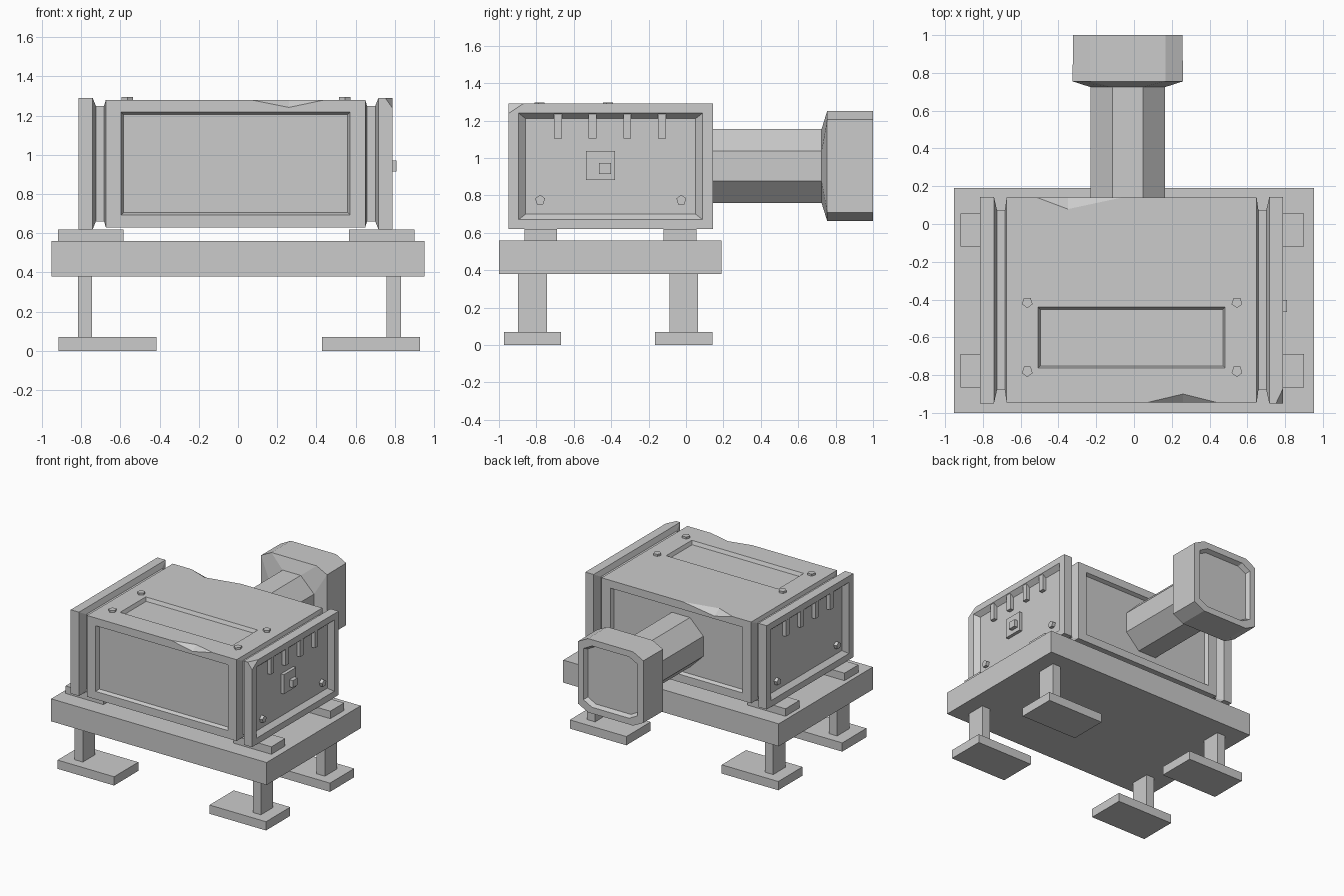
import bpy, bmesh, math
from mathutils import Vector

if "Cube" in bpy.data.objects:
    bpy.data.objects.remove(bpy.data.objects["Cube"])


def finish(name, bm):
    bmesh.ops.recalc_face_normals(bm, faces=bm.faces[:])
    me = bpy.data.meshes.new(name)
    bm.to_mesh(me)
    bm.free()
    ob = bpy.data.objects.new(name, me)
    bpy.context.collection.objects.link(ob)
    return ob


def loft(rings):
    """Skin a list of matching point rings and cap both ends."""
    bm = bmesh.new()
    loops = [[bm.verts.new(p) for p in r] for r in rings]
    n = len(loops[0])
    for a, b in zip(loops, loops[1:]):
        for i in range(n):
            j = (i + 1) % n
            bm.faces.new((a[i], a[j], b[j], b[i]))
    bm.faces.new(loops[0])
    bm.faces.new(loops[-1])
    return bm


def box(name, x0, x1, y0, y1, z0, z1):
    ring = lambda z: [(x0, y0, z), (x1, y0, z), (x1, y1, z), (x0, y1, z)]
    return finish(name, loft([ring(z0), ring(z1)]))


def bolt(name, pos, axis, r=0.03, h=0.036):
    bm = bmesh.new()
    bmesh.ops.create_cone(bm, cap_ends=True, segments=5, radius1=r, radius2=r, depth=h)
    ob = finish(name, bm)
    ob.location = pos
    ob.rotation_euler = Vector(axis).to_track_quat('Z', 'Y').to_euler()
    return ob


def cut(target, cutter):
    cutter.hide_render = True
    cutter.hide_viewport = True
    m = target.modifiers.new("cut", 'BOOLEAN')
    m.operation = 'DIFFERENCE'
    m.solver = 'EXACT'
    m.object = cutter


# Base slab, feet, legs and mounting pads
box("base_slab", -0.953, 0.953, -1.0, 0.19, 0.38, 0.56)
for row, y in (("front", -0.82), ("back", -0.012)):
    for side, s, dx in (("left", -1, 0.007), ("right", 1, 0.007)):
        def mirrored(name, a, b, off, hy, yc, z0, z1):
            lo, hi = sorted((s * a + off, s * b + off))
            box(f"{row}_{side}_{name}", lo, hi, yc - hy, yc + hy, z0, z1)
        mirrored("foot", 0.422, 0.922, dx, 0.153, y, 0, 0.07)
        mirrored("leg", 0.752, 0.824, dx, 0.077, y, 0.07, 0.38)
        mirrored("pad", 0.575, 0.91, -0.0095, 0.0875, y + 0.043 if row == "front" else y - 0.02,
                 0.56, 0.62)

# Housing: rectangular sections swept along x, grooves and recessed ends included
CX, CY, CZ = -0.0125, -0.403, 0.955
half = [  # x offset, y half size, z half size
    (0.662, 0.542, 0.325), (0.671, 0.477, 0.295), (0.713, 0.477, 0.295),
    (0.729, 0.547, 0.335), (0.802, 0.547, 0.335), (0.802, 0.492, 0.285),
    (0.767, 0.454, 0.255)]


def section(x, hy, hz):
    return [(CX + x, CY + a * hy, CZ + b * hz) for a, b in ((-1, -1), (1, -1), (1, 1), (-1, 1))]


bm = loft([section(-x, a, b) for x, a, b in reversed(half)] + [section(*h) for h in half])

# Broken corner on the right end plate
corner = Vector((CX + 0.802, CY - 0.547, CZ + 0.335))
normal = Vector((1 / 0.038, -1 / 0.08, 1 / 0.053))
r = bmesh.ops.bisect_plane(bm, geom=bm.verts[:] + bm.edges[:] + bm.faces[:],
                           plane_co=corner - Vector((0.038, 0, 0)), plane_no=normal,
                           clear_outer=True)
bmesh.ops.holes_fill(bm, edges=[e for e in r["geom_cut"] if isinstance(e, bmesh.types.BMEdge)])
housing = finish("housing", bm)

# Recessed panels on the front, back and top
D, SL = 0.028, 0.012


def rect(u0, u1, v0, v1, place):
    return [place(u, v) for u, v in ((u0, v0), (u1, v0), (u1, v1), (u0, v1))]


def panel_cutter(name, u0, u1, v0, v1, place):
    """place(u, v, d): d is depth below the surface."""
    t = SL
    rings = []
    for d, i in ((-D, -t), (0, 0), (D, t)):
        rings.append(rect(u0 + i, u1 - i, v0 + i, v1 - i, lambda u, v: place(u, v, d)))
    return finish(name, loft(rings))


cut(housing, panel_cutter("front_panel_cutter", -0.597, 0.572, 0.693, 1.218,
                          lambda u, v, d: (u, CY - 0.542 + d, v)))
cut(housing, panel_cutter("back_panel_cutter", -0.597, 0.572, 0.693, 1.218,
                          lambda u, v, d: (u, CY + 0.542 - d, v)))
cut(housing, panel_cutter("top_panel_cutter", -0.508, 0.483, -0.763, -0.44,
                          lambda u, v, d: (u, v, 1.28 - d)))


# Chipped notches on the top edges
def notch(name, xa, xm, xb, y, out, depth_y, depth_z):
    """A wedge cutter, overshooting the surface on the outer side."""
    z = 1.28
    bm = bmesh.new()
    pts = [(xa, y, z), (xb, y, z), (xm, y - out * depth_y, z), (xm, y, z - depth_z),
           (xm, y + out * 0.05, z + 0.05)]
    vs = [bm.verts.new(p) for p in pts]
    bmesh.ops.convex_hull(bm, input=vs)
    return finish(name, bm)


cut(housing, notch("front_notch_cutter", 0.07, 0.26, 0.44, CY - 0.542, -1, 0.045, 0.038))
cut(housing, notch("back_notch_cutter", -0.51, -0.35, -0.07, CY + 0.542, 1, 0.06, 0.04))

# Top bolts
for i, (x, y) in enumerate((x, y) for x in (-0.565, 0.545) for y in (-0.415, -0.78)):
    bolt(f"top_bolt_{i}", (x, y, 1.278), (0, 0, 1))

# End plate vents and bolts
for side, s in (("left", -1), ("right", 1)):
    lo, hi = sorted((CX + s * 0.76, CX + s * 0.797))
    for i in range(4):
        y = -0.685 + i * 0.1855
        box(f"{side}_vent_{i}", lo, hi, y - 0.021, y + 0.021, 1.105, 1.237)
    for i, y in enumerate((-0.78, -0.025)):
        bolt(f"{side}_bolt_{i}", (CX + s * 0.775, y, 0.775), (s, 0, 0), 0.028)

# Latch on the right end
box("latch_plate", 0.745, 0.78, -0.535, -0.38, 0.883, 1.038)
box("latch_button", 0.77, 0.81, -0.465, -0.402, 0.915, 0.972)


# Rear barrel flaring into a hollow-ended head
def octagon(y, hx, hz, ix, iz, cx=-0.033, cz=0.957):
    q = [(hx, -iz), (hx, iz), (ix, hz), (-ix, hz), (-hx, iz), (-hx, -iz), (-ix, -hz), (ix, -hz)]
    return [(cx + a, y, cz + b) for a, b in q]


finish("rear_barrel", loft([
    octagon(0.10, 0.198, 0.198, 0.08, 0.08),
    octagon(0.725, 0.198, 0.198, 0.08, 0.08),
    octagon(0.755, 0.292, 0.295, 0.2, 0.248),
    octagon(1.0, 0.29, 0.295, 0.2, 0.248),
    octagon(1.0, 0.24, 0.245, 0.165, 0.205),
    octagon(0.965, 0.225, 0.23, 0.155, 0.192)]))
